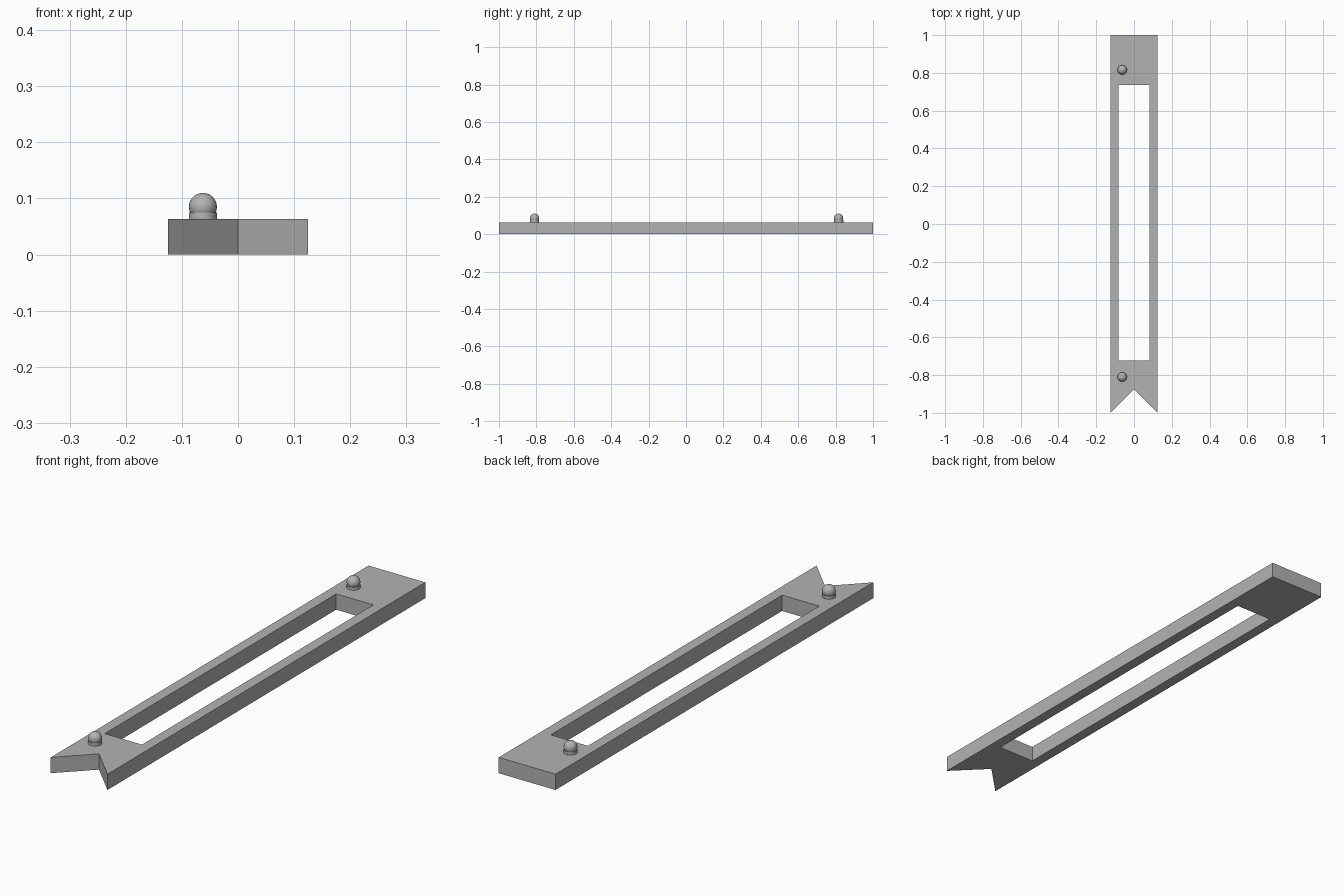
import bpy
import bmesh
import math

cube = bpy.data.objects.get("Cube")
if cube:
    bpy.data.objects.remove(cube, do_unlink=True)

THICK = 0.063
HALF_W = 0.125

grey = bpy.data.materials.new("plain grey")
grey.use_nodes = True
grey.diffuse_color = (0.45, 0.45, 0.45, 1)
grey.node_tree.nodes["Principled BSDF"].inputs["Base Color"].default_value = grey.diffuse_color


def finish(name, bm):
    bmesh.ops.recalc_face_normals(bm, faces=bm.faces)
    mesh = bpy.data.meshes.new(name)
    bm.to_mesh(mesh)
    bm.free()
    mesh.materials.append(grey)
    obj = bpy.data.objects.new(name, mesh)
    bpy.context.collection.objects.link(obj)
    return obj


# Slotted plate: the right half as two outlines joined by quads, then mirrored
outer = [(0, 1), (HALF_W, 1), (HALF_W, -1), (0, -0.875)]
inner = [(0, 0.735), (0.082, 0.735), (0.082, -0.722), (0, -0.722)]
bm = bmesh.new()
for side in (1, -1):
    o = [bm.verts.new((side * x, y, 0)) for x, y in outer]
    i = [bm.verts.new((side * x, y, 0)) for x, y in inner]
    for k in range(3):
        bm.faces.new((o[k], o[k + 1], i[k + 1], i[k]))
bmesh.ops.remove_doubles(bm, verts=bm.verts, dist=0.0001)
bmesh.ops.recalc_face_normals(bm, faces=bm.faces)
top = bmesh.ops.extrude_face_region(bm, geom=bm.faces[:])
bmesh.ops.translate(bm, vec=(0, 0, THICK),
                    verts=[v for v in top["geom"] if isinstance(v, bmesh.types.BMVert)])
finish("slotted_plate", bm)


# Knobs: a short collar with a ball on it
def knob(name, y):
    bm = bmesh.new()
    collar = bmesh.ops.create_cone(bm, cap_ends=True, segments=24,
                                   radius1=0.025, radius2=0.025, depth=0.022)
    bmesh.ops.translate(bm, vec=(0, 0, THICK + 0.001), verts=collar["verts"])
    ball = bmesh.ops.create_uvsphere(bm, u_segments=24, v_segments=12, radius=0.025)
    bmesh.ops.translate(bm, vec=(0, 0, 0.085), verts=ball["verts"])
    obj = finish(name, bm)
    obj.location = (-0.0625, y, 0)
    bpy.ops.object.select_all(action="DESELECT")
    obj.select_set(True)
    bpy.context.view_layer.objects.active = obj
    bpy.ops.object.shade_smooth_by_angle(angle=math.radians(30))


knob("front_knob", -0.81)
knob("back_knob", 0.816)
